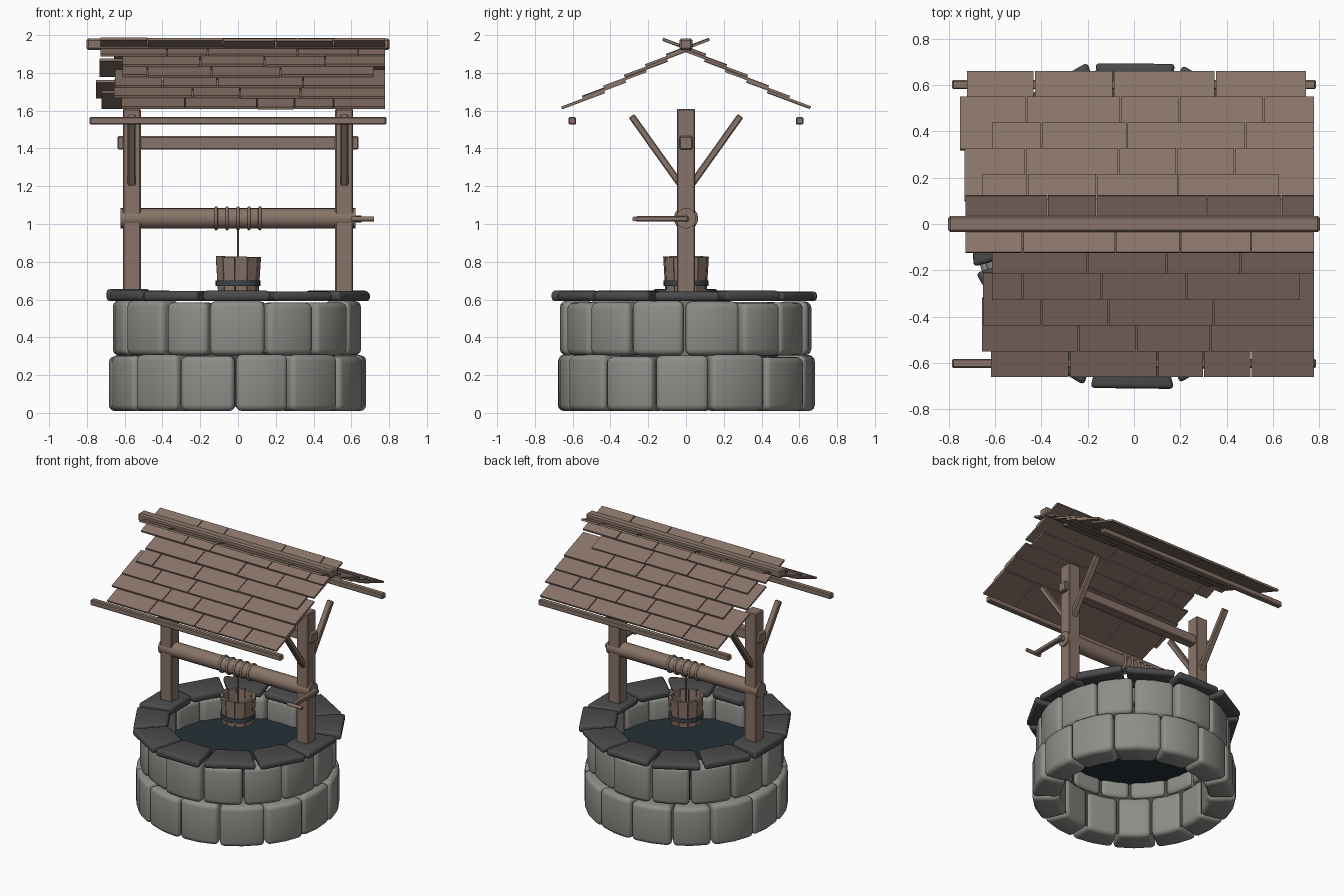
import bpy, bmesh, math, random
from mathutils import Matrix, Vector

random.seed(4)
cube = bpy.data.objects.get("Cube")
if cube:
    bpy.data.objects.remove(cube, do_unlink=True)


def material(name, r, g, b):
    m = bpy.data.materials.new(name)
    m.use_nodes = True
    m.diffuse_color = (r, g, b, 1)
    m.node_tree.nodes["Principled BSDF"].inputs["Base Color"].default_value = (r, g, b, 1)
    return m


WOOD = material("brown wood", 0.25, 0.175, 0.14)
STONE = material("pale stone", 0.27, 0.27, 0.25)
SLATE = material("dark slate", 0.07, 0.07, 0.072)
WATER = material("deep water", 0.018, 0.03, 0.038)
IRON = material("iron band", 0.045, 0.06, 0.065)


def finish(bm, name, mat, bevel=0.0, segments=1, smooth=False):
    """Turn a bmesh into an object, with optional rounded edges."""
    bmesh.ops.recalc_face_normals(bm, faces=bm.faces)
    if bevel:
        edges = [e for e in bm.edges if e.calc_face_angle(0) > math.radians(30)]
        bmesh.ops.bevel(bm, geom=edges, offset=bevel, segments=segments,
                        profile=0.5, affect='EDGES', clamp_overlap=True)
    mesh = bpy.data.meshes.new(name)
    bm.to_mesh(mesh)
    bm.free()
    mesh.materials.append(mat)
    ob = bpy.data.objects.new(name, mesh)
    bpy.context.collection.objects.link(ob)
    if smooth:
        bpy.ops.object.select_all(action='DESELECT')
        ob.select_set(True)
        bpy.context.view_layer.objects.active = ob
        bpy.ops.object.shade_smooth_by_angle(angle=math.radians(40))
    return ob


def box(name, center, size, tilt=0.0, bevel=0.006, mat=WOOD):
    """Box turned about the x axis."""
    bm = bmesh.new()
    m = Matrix.Translation(center) @ Matrix.Rotation(tilt, 4, 'X') @ Matrix.Diagonal((*size, 1))
    bmesh.ops.create_cube(bm, size=1, matrix=m)
    return finish(bm, name, mat, bevel)


def rod(name, start, end, radius, sides=16, mat=WOOD):
    a, b = Vector(start), Vector(end)
    bm = bmesh.new()
    m = Matrix.Translation((a + b) / 2) @ (b - a).to_track_quat('Z', 'Y').to_matrix().to_4x4()
    bmesh.ops.create_cone(bm, cap_ends=True, segments=sides, radius1=radius,
                          radius2=radius, depth=(b - a).length, matrix=m)
    return finish(bm, name, mat, smooth=True)


def wedge(name, radii, heights, a0, a1, mat, bevel, segments=3, steps=1, flare=0.0, smooth=True):
    """Ring segment between two angles; flare widens its top."""
    bm = bmesh.new()
    rows = []
    for i in range(steps + 1):
        a = a0 + (a1 - a0) * i / steps
        corners = [(radii[0], heights[0], 0), (radii[1], heights[0], 0),
                   (radii[1], heights[1], flare), (radii[0], heights[1], flare)]
        rows.append([bm.verts.new(((r + f) * math.cos(a), (r + f) * math.sin(a), z))
                     for r, z, f in corners])
    for p, q in zip(rows, rows[1:]):
        for j in range(4):
            bm.faces.new((p[j], p[(j + 1) % 4], q[(j + 1) % 4], q[j]))
    bm.faces.new(rows[0])
    bm.faces.new(rows[-1])
    return finish(bm, name, mat, bevel, segments, smooth)


def stone_ring(name, count, shift, radii, heights, mat, gap, jitter, bevel, steps):
    """Ring of stones with slightly uneven joints; shift is in stone widths."""
    pitch = math.tau / count
    joints = [-math.pi / 2 + (i + shift) * pitch + random.uniform(-jitter, jitter)
              for i in range(count)]
    joints.append(joints[0] + math.tau)
    for i in range(count):
        out = random.uniform(-0.012, 0.008)
        top = random.uniform(-0.01, 0.006)
        wedge(f"{name}_{i + 1}", (radii[0], radii[1] + out), (heights[0], heights[1] + top),
              joints[i] + gap, joints[i + 1] - gap, mat, bevel, steps=steps)


# Stone wall and slate rim
stone_ring("lower_stone", 14, 0, (0.5, 0.685), (0.01, 0.305), STONE, 0.006, 0.04, 0.032, 2)
stone_ring("upper_stone", 14, 0.5, (0.5, 0.66), (0.305, 0.59), STONE, 0.008, 0.03, 0.032, 2)
stone_ring("rim_slab", 12, 0.5, (0.48, 0.725), (0.592, 0.65), SLATE, 0.02, 0.02, 0.02, 1)

# Inner lining and water
bm = bmesh.new()
bmesh.ops.create_cone(bm, cap_ends=False, segments=48, radius1=0.515, radius2=0.515,
                      depth=0.4, matrix=Matrix.Translation((0, 0, 0.23)))
finish(bm, "shaft_lining", SLATE, smooth=True)
rod("water", (0, 0, 0.42), (0, 0, 0.43), 0.515, 48, WATER)

# Posts with forked braces
for side, s in (("right", -1), ("left", 1)):
    box(f"{side}_post", (s * 0.562, 0, 0.815), (0.095, 0.095, 1.59))
    for end, t in (("front", -1), ("back", 1)):
        box(f"{side}_{end}_brace", (s * 0.563, t * 0.155, 1.385), (0.042, 0.036, 0.46),
            -t * math.radians(35.5))

# Horizontal beams
box("cross_beam", (0, 0, 1.43), (1.275, 0.07, 0.07))
box("ridge_beam", (0, 0, 1.952), (1.605, 0.07, 0.06), bevel=0.01)
for end, t in (("front", -1), ("back", 1)):
    box(f"{end}_eave_beam", (0, t * 0.602, 1.546), (1.57, 0.04, 0.04))

# Roof boards: joints along x for each row, from the eave up to the ridge
ROOF = {
    "front": (-1, [(-0.62, -0.28, 0.1, 0.3, 0.505, 0.78), (-0.66, -0.24, 0.01, 0.33, 0.78),
                   (-0.655, -0.4, -0.11, 0.345, 0.78), (-0.615, -0.48, -0.14, 0.225, 0.72),
                   (-0.615, -0.2, 0.14, 0.46, 0.78), (-0.73, -0.375, -0.16, 0.315, 0.635, 0.78)]),
    "back": (1, [(-0.725, -0.43, -0.09, 0.35, 0.745), (-0.755, -0.465, -0.06, 0.195, 0.56, 0.78),
                 (-0.615, -0.4, -0.03, 0.48, 0.78), (-0.735, -0.47, -0.065, 0.185, 0.435, 0.78),
                 (-0.66, -0.46, -0.16, 0.19, 0.63), (-0.73, -0.48, -0.08, 0.2, 0.505, 0.78)]),
}
PITCH = math.radians(20.5)
for end, (t, rows) in ROOF.items():
    for k, joints in enumerate(rows):
        for i, (x0, x1) in enumerate(zip(joints, joints[1:])):
            y = 0.545 - 0.111 * k
            z = 1.658 + 0.0555 * k + random.uniform(-0.002, 0.002)
            box(f"{end}_roof_board_{k + 1}_{i + 1}", ((x0 + x1) / 2, t * y, z),
                (x1 - x0 - 0.006, 0.242, 0.014), -t * PITCH, 0)

# Windlass roller, rope and crank
rod("roller", (-0.622, 0, 1.03), (0.622, 0, 1.03), 0.054, 20)
for i in range(5):
    bpy.ops.mesh.primitive_torus_add(location=(-0.116 + i * 0.058, 0, 1.03),
                                     rotation=(0, math.pi / 2, 0), major_radius=0.055,
                                     minor_radius=0.009, major_segments=24, minor_segments=8)
    coil = bpy.context.object
    coil.name = f"rope_coil_{i + 1}"
    coil.data.materials.append(WOOD)
    bpy.ops.object.shade_smooth()
rod("hanging_rope", (0, 0, 0.66), (0, 0, 1.0), 0.006, 8)
rod("crank_axle", (0.6, 0, 1.027), (0.655, 0, 1.027), 0.018, 12)
box("crank_arm", (0.64, -0.125, 1.027), (0.035, 0.28, 0.03))
rod("crank_handle", (0.6, -0.272, 1.027), (0.72, -0.272, 1.027), 0.013, 10)

# Bucket: flared staves, floor and iron band
STAVES = 11
for i in range(STAVES):
    a = i * math.tau / STAVES
    wedge(f"bucket_stave_{i + 1}", (0.09, 0.11), (0.635, 0.83 - random.uniform(0, 0.008)),
          a + 0.015, a + math.tau / STAVES - 0.015, WOOD, 0, flare=0.012, smooth=False)
rod("bucket_floor", (0, 0, 0.64), (0, 0, 0.66), 0.095, STAVES)
wedge("bucket_band", (0.106, 0.12), (0.672, 0.702), 0, math.tau - 0.001, IRON, 0, steps=24)
